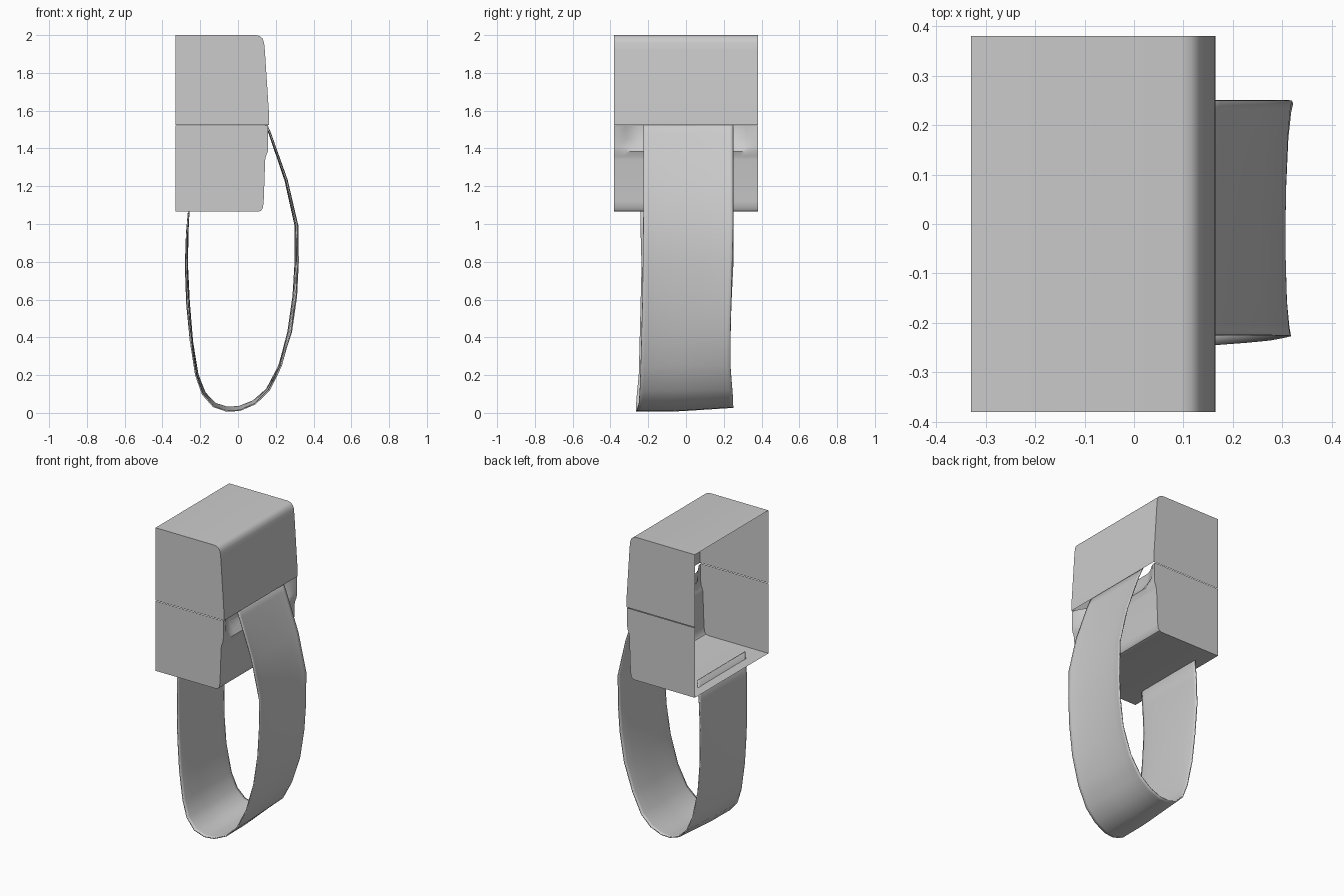
import bpy, bmesh, math
from mathutils import Vector

if "Cube" in bpy.data.objects:
    bpy.data.objects.remove(bpy.data.objects["Cube"])


def make_object(name, bm, angle=35):
    bmesh.ops.remove_doubles(bm, verts=bm.verts, dist=1e-5)
    bmesh.ops.recalc_face_normals(bm, faces=bm.faces)
    me = bpy.data.meshes.new(name)
    bm.to_mesh(me)
    bm.free()
    ob = bpy.data.objects.new(name, me)
    bpy.context.collection.objects.link(ob)
    bpy.ops.object.select_all(action='DESELECT')
    ob.select_set(True)
    bpy.context.view_layer.objects.active = ob
    bpy.ops.object.shade_smooth_by_angle(angle=math.radians(angle))
    return ob


def skin(bm, columns):
    """Join neighbouring columns of points with quads."""
    vs = [[bm.verts.new(p) for p in col] for col in columns]
    for a, b in zip(vs, vs[1:]):
        for i in range(len(a) - 1):
            bm.faces.new((a[i], a[i + 1], b[i + 1], b[i]))
    return vs


def shell(name, profile, corner, ys, dent=lambda y, z: 0):
    """Sheet swept along y with closed ends, open towards -x."""
    bm = bmesh.new()
    cols = skin(bm, [[(x - dent(y, z), y, z) for x, z in profile] for y in ys])
    for col, y in ((cols[0], ys[0]), (cols[-1], ys[-1])):
        extra = [bm.verts.new((corner[0], y, corner[1]))]
        bm.faces.new(col + extra)
    return make_object(name, bm)


# Upper cap, open at the back and underneath
shell("upper_cap",
      [(-0.33, 2.0), (0.095, 2.0), (0.115, 1.995), (0.13, 1.982),
       (0.138, 1.96), (0.142, 1.92), (0.163, 1.60), (0.165, 1.525)],
      (-0.33, 1.525), [-0.38, 0.38])


# Lower housing, front wall dips inward where the strap enters
def strap_recess(y, z):
    side = min(1, max(0, (0.38 - abs(y)) / 0.13))
    rise = min(1, max(0, (z - 1.385) / 0.07))
    return 0.055 * side * side * (3 - 2 * side) * rise


ys = [-0.38, -0.35, -0.32, -0.29, -0.25, 0, 0.25, 0.29, 0.32, 0.35, 0.38]
shell("lower_housing",
      [(-0.33, 1.065), (0.105, 1.065), (0.122, 1.07), (0.132, 1.085),
       (0.136, 1.12), (0.144, 1.34), (0.148, 1.36), (0.158, 1.385),
       (0.160, 1.41), (0.160, 1.45), (0.160, 1.522)],
      (-0.33, 1.522), ys, strap_recess)

# Hanging strap loop: centre x, z and the two edges in y
path = [(-0.258, 1.11, -0.24, 0.25), (-0.266, 0.95, -0.24, 0.25),
        (-0.268, 0.78, -0.235, 0.25), (-0.258, 0.58, -0.24, 0.24),
        (-0.242, 0.38, -0.245, 0.235), (-0.218, 0.20, -0.25, 0.235),
        (-0.185, 0.10, -0.26, 0.24), (-0.13, 0.035, -0.265, 0.245),
        (-0.06, 0.010, -0.265, 0.25), (0.01, 0.014, -0.26, 0.25),
        (0.09, 0.05, -0.25, 0.25), (0.16, 0.12, -0.245, 0.245),
        (0.22, 0.25, -0.24, 0.235), (0.265, 0.43, -0.235, 0.235),
        (0.292, 0.62, -0.23, 0.24), (0.303, 0.80, -0.228, 0.245),
        (0.303, 0.99, -0.226, 0.25), (0.25, 1.23, -0.225, 0.25),
        (0.165, 1.48, -0.225, 0.25), (0.128, 1.58, -0.225, 0.25)]
# edge curl: position across the strap, outward offset
section = [(0, 0.016), (0.04, 0.011), (0.15, 0.004), (0.35, 0), (0.5, 0),
           (0.65, 0.002), (0.85, 0.008), (0.96, 0.016), (1, 0.022)]
bm = bmesh.new()
rows = []
n = len(path)
for i, (x, z, y0, y1) in enumerate(path):
    a, b = path[max(i - 1, 0)], path[min(i + 1, n - 1)]
    t = Vector((b[0] - a[0], 0, b[1] - a[1])).normalized()
    out = Vector((t.z, 0, -t.x))
    curl = math.sin(math.pi * i / (n - 1)) ** 0.7 if 0 < i < n - 1 else 0
    low = max(0, 1 - z / 0.45)
    row = []
    for u, d in section:
        # the far edge pulls inward around the bottom bend
        off = d * curl * (1 - low) - 0.035 * low * max(0, u - 0.4)
        row.append(Vector((x, y0 + (y1 - y0) * u, z)) + out * off)
    rows.append(row)
skin(bm, rows)
strap = make_object("strap_loop", bm, 50)
thick = strap.modifiers.new("thickness", 'SOLIDIFY')
thick.thickness = 0.007
thick.offset = 0
